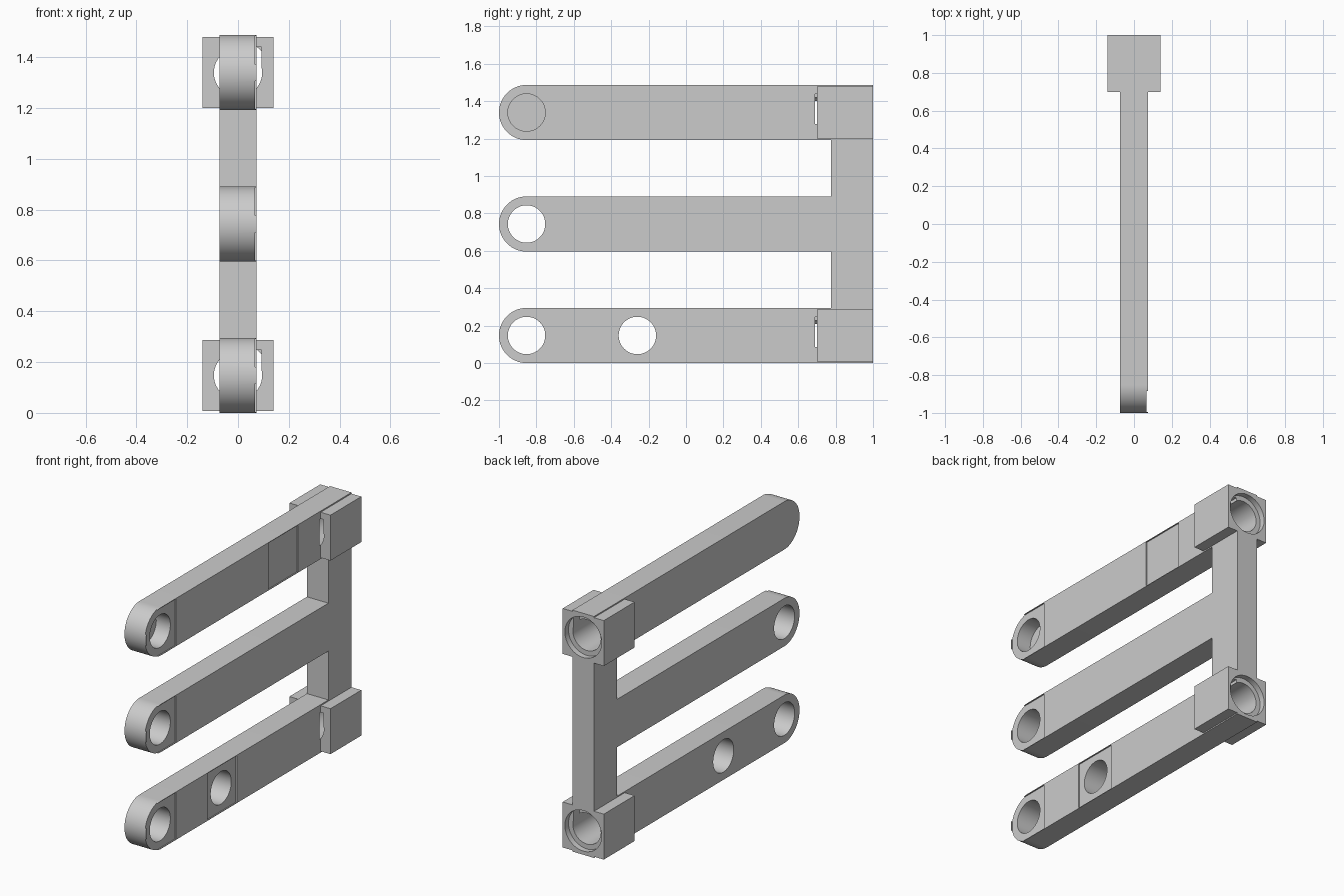
import bpy, bmesh
from math import sin, cos, pi
from mathutils import Matrix, Vector

default = bpy.data.objects.get("Cube")
if default:
    bpy.data.objects.remove(default, do_unlink=True)

R = 0.1475                      # half height of an arm
HALF = 0.0733                   # half thickness of the frame
LEVELS = [R, 0.7435, 1.3395]    # arm centre heights
TIP = R - 1                     # y of the rounded end centre
POST = 0.775                    # front of the rear post
PAD = 0.1437                    # half size of the shallow recesses
BORE = 0.1

grey = bpy.data.materials.new("plain_grey")
grey.use_nodes = True
grey.diffuse_color = (0.6, 0.6, 0.6, 1)
grey.node_tree.nodes["Principled BSDF"].inputs["Base Color"].default_value = grey.diffuse_color


def make(name, bm):
    bmesh.ops.recalc_face_normals(bm, faces=bm.faces)
    mesh = bpy.data.meshes.new(name)
    bm.to_mesh(mesh)
    bm.free()
    mesh.materials.append(grey)
    obj = bpy.data.objects.new(name, mesh)
    bpy.context.collection.objects.link(obj)
    return obj


def box(name, low, high):
    low, high = Vector(low), Vector(high)
    bm = bmesh.new()
    bmesh.ops.create_cube(bm, size=1, matrix=Matrix.Translation((low + high) / 2)
                          @ Matrix.Diagonal((high - low).to_4d()))
    return make(name, bm)


def cylinder(name, start, end, radius):
    start, end = Vector(start), Vector(end)
    axis = end - start
    turn = axis.to_track_quat("Z", "Y").to_matrix().to_4x4()
    bm = bmesh.new()
    bmesh.ops.create_cone(bm, cap_ends=True, segments=64, radius1=radius, radius2=radius,
                          depth=axis.length, matrix=Matrix.Translation((start + end) / 2) @ turn)
    return make(name, bm)


def combine(target, tool, operation):
    mod = target.modifiers.new(tool.name, "BOOLEAN")
    mod.operation, mod.solver, mod.object = operation, "EXACT", tool
    bpy.context.view_layer.objects.active = target
    bpy.ops.object.modifier_apply(modifier=mod.name)
    bpy.data.objects.remove(tool, do_unlink=True)


# Comb-shaped frame: three round-ended arms joined by a rear post
outline = [(1, 0)]
for i, z in enumerate(LEVELS):
    if i > 0:
        outline.append((POST, z - R))
    outline += [(TIP - R * sin(pi * k / 32), z - R * cos(pi * k / 32)) for k in range(33)]
    if i < 2:
        outline.append((POST, z + R))
outline.append((1, LEVELS[2] + R))
bm = bmesh.new()
face = bm.faces.new([bm.verts.new((-HALF, y, z)) for y, z in outline])
sweep = bmesh.ops.extrude_face_region(bm, geom=[face])
bmesh.ops.translate(bm, vec=(2 * HALF, 0, 0),
                    verts=[v for v in sweep["geom"] if isinstance(v, bmesh.types.BMVert)])
frame = make("three_arm_frame", bm)

# Square sockets with a stepped rear bore and a side slot
for z in (LEVELS[0], LEVELS[2]):
    combine(frame, box("socket", (-0.14, 0.70, z - 0.14), (0.14, 1, z + 0.14)), "UNION")
    combine(frame, cylinder("socket_bore", (0, 0.69, z), (0, 1.1, z), 0.095), "DIFFERENCE")
    combine(frame, cylinder("socket_step", (0, 0.965, z), (0, 1.1, z), 0.125), "DIFFERENCE")
    combine(frame, box("socket_slot", (0.05, 0.69, z), (0.092, 0.98, z + 0.1)), "DIFFERENCE")

# Shallow square recesses on the left face: (y, z, floor of hole or None)
THROUGH = -0.2
stations = [(TIP, LEVELS[0], THROUGH), (TIP, LEVELS[1], THROUGH), (TIP, LEVELS[2], -0.03),
            (-0.26, LEVELS[0], THROUGH), (0.335, LEVELS[2], None)]
for y, z, floor in stations:
    combine(frame, box("recess", (0.066, y - PAD, z - PAD), (0.2, y + PAD, z + PAD)), "DIFFERENCE")
    if floor is not None:
        combine(frame, cylinder("arm_hole", (floor, y, z), (0.2, y, z), BORE), "DIFFERENCE")

bpy.ops.object.select_all(action="DESELECT")
frame.select_set(True)
bpy.context.view_layer.objects.active = frame
bpy.ops.object.shade_smooth_by_angle()
